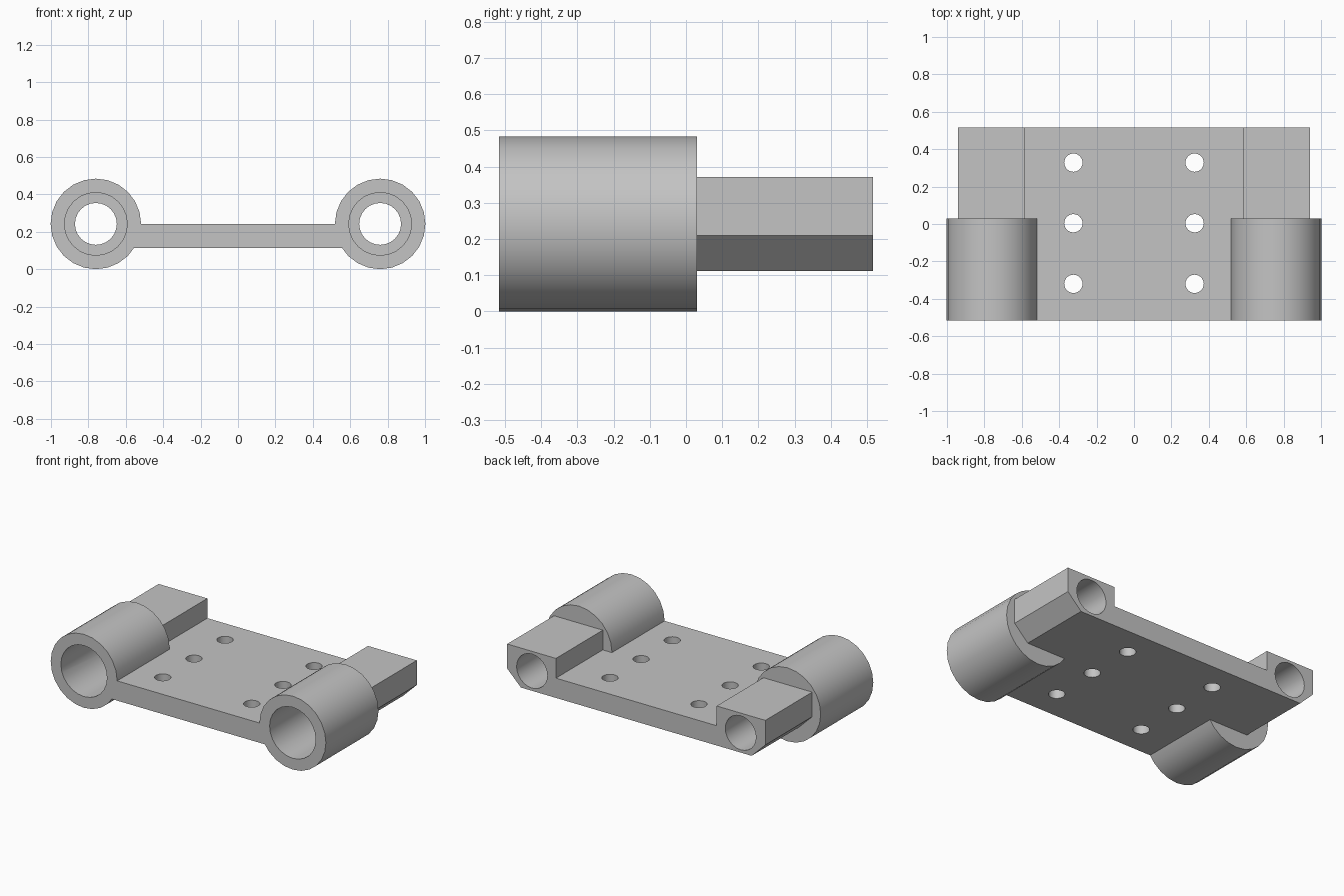
import bpy, bmesh, math
from mathutils import Matrix, Vector

cube = bpy.data.objects.get("Cube")
if cube:
    bpy.data.objects.remove(cube, do_unlink=True)

FRONT, BACK = -0.517, 0.517     # overall depth
SLEEVE_END = 0.03
AXIS_X, AXIS_Z = 0.76, 0.242    # sleeve axis

grey = bpy.data.materials.new("Light Grey")
grey.use_nodes = True
colour = (0.55, 0.55, 0.55, 1)
grey.diffuse_color = colour
grey.node_tree.nodes["Principled BSDF"].inputs["Base Color"].default_value = colour


def finish(name, bm):
    bmesh.ops.recalc_face_normals(bm, faces=bm.faces)
    mesh = bpy.data.meshes.new(name)
    bm.to_mesh(mesh)
    bm.free()
    mesh.materials.append(grey)
    obj = bpy.data.objects.new(name, mesh)
    bpy.context.collection.objects.link(obj)
    return obj


def rod(name, radius, start, end, sides):
    """Cylinder between two points."""
    start, end = Vector(start), Vector(end)
    axis = end - start
    turn = axis.to_track_quat('Z', 'Y').to_matrix().to_4x4()
    bm = bmesh.new()
    bmesh.ops.create_cone(bm, cap_ends=True, segments=sides, radius1=radius,
                          radius2=radius, depth=axis.length,
                          matrix=Matrix.Translation((start + end) / 2) @ turn)
    return finish(name, bm)


def combine(base, tool, operation):
    mod = base.modifiers.new(tool.name, 'BOOLEAN')
    mod.operation, mod.solver, mod.object = operation, 'EXACT', tool
    bpy.context.view_layer.objects.active = base
    bpy.ops.object.modifier_apply(modifier=mod.name)
    bpy.data.objects.remove(tool, do_unlink=True)


# Plate with raised, chamfered side rails: half profile mirrored, then extruded
half = [(0.84, 0.112), (0.94, 0.21), (0.94, 0.372), (0.585, 0.372), (0.585, 0.242)]
outline = half + [(-x, z) for x, z in reversed(half)]
bm = bmesh.new()
face = bm.faces.new([bm.verts.new((x, FRONT, z)) for x, z in outline])
extruded = bmesh.ops.extrude_face_region(bm, geom=[face])["geom"]
bmesh.ops.translate(bm, vec=(0, BACK - FRONT, 0),
                    verts=[v for v in extruded if isinstance(v, bmesh.types.BMVert)])
bracket = finish("bearing_bracket", bm)

# Round sleeves at the front of both rails
for side in (-1, 1):
    x = side * AXIS_X
    combine(bracket, rod("sleeve", 0.242, (x, FRONT, AXIS_Z), (x, SLEEVE_END, AXIS_Z), 24), 'UNION')

# Stepped bores and the three screw holes per side
for side in (-1, 1):
    x = side * AXIS_X
    combine(bracket, rod("bearing_bore", 0.168, (x, -0.7, AXIS_Z), (x, 0.007, AXIS_Z), 24), 'DIFFERENCE')
    combine(bracket, rod("shaft_bore", 0.112, (x, -0.7, AXIS_Z), (x, 0.7, AXIS_Z), 24), 'DIFFERENCE')
    for y in (-0.32, 0.004, 0.328):
        hx = side * 0.324
        combine(bracket, rod("screw_hole", 0.049, (hx, y, 0), (hx, y, 0.4), 24), 'DIFFERENCE')

# Smooth round walls, keep flat faces crisp
bpy.ops.object.select_all(action='DESELECT')
bracket.select_set(True)
bpy.context.view_layer.objects.active = bracket
bpy.ops.object.shade_smooth_by_angle(angle=math.radians(30))
